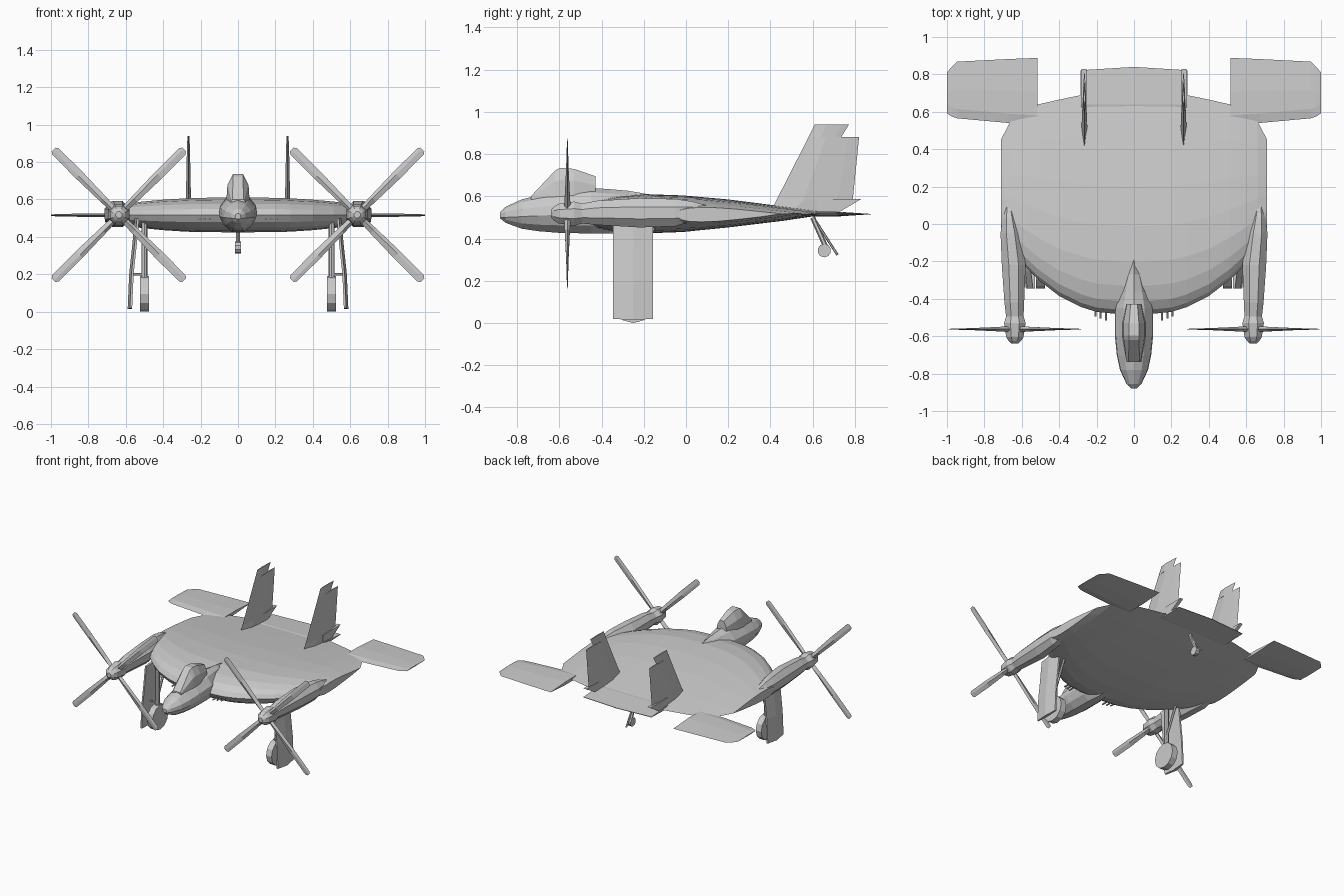
import bpy, bmesh
from math import sin, cos, pi, radians
from mathutils import Vector, Matrix


def finish(name, bm):
    bmesh.ops.remove_doubles(bm, verts=bm.verts, dist=1e-5)
    bmesh.ops.recalc_face_normals(bm, faces=bm.faces)
    me = bpy.data.meshes.new(name)
    bm.to_mesh(me)
    bm.free()
    ob = bpy.data.objects.new(name, me)
    bpy.context.collection.objects.link(ob)
    return ob


def loft(name, rings):
    """Skin a list of equal-length point rings and cap both ends."""
    bm = bmesh.new()
    vs = [[bm.verts.new(p) for p in r] for r in rings]
    n = len(vs[0])
    for a, b in zip(vs, vs[1:]):
        for i in range(n):
            j = (i + 1) % n
            bm.faces.new((a[i], a[j], b[j], b[i]))
    bm.faces.new(vs[0])
    bm.faces.new(vs[-1][::-1])
    return finish(name, bm)


def oval(x, y, z, rx, rz, n=8, turn=0.5):
    return [(x + rx * cos(2 * pi * (i + turn) / n), y,
             z + rz * sin(2 * pi * (i + turn) / n)) for i in range(n)]


def rod(name, a, b, r, n=8):
    a, b = Vector(a), Vector(b)
    d = b - a
    m = Matrix.Translation((a + b) / 2) @ d.to_track_quat('Z', 'Y').to_matrix().to_4x4()
    bm = bmesh.new()
    bmesh.ops.create_cone(bm, cap_ends=True, segments=n, radius1=r, radius2=r,
                          depth=d.length, matrix=m)
    return finish(name, bm)


# Disc-shaped wing body: airfoil ribs (x, leading y, trailing y, top, bottom)
half = [(0, -.49, .70, .095, .09), (.2, -.47, .695, .093, .088),
        (.28, -.445, .69, .09, .086), (.4, -.385, .665, .083, .078),
        (.51, -.30, .64, .073, .067), (.57, -.24, .61, .065, .058),
        (.66, -.14, .55, .048, .045), (.712, -.05, .45, .032, .035)]
top = [(0, 0), (.02, .35), (.06, .65), (.13, .87), (.24, 1), (.40, .93), (.58, .73), (.8, .38), (1, .04)]
low = [(.8, .33), (.58, .68), (.40, .92), (.24, 1), (.13, .93), (.06, .72), (.02, .4)]


def rib(x, le, te, up, dn):
    c = te - le
    return [(x, le + t * c, .516 + h * up) for t, h in top] + \
           [(x, le + t * c, .514 - h * dn) for t, h in low]


loft("wing_body", [rib(-r[0], *r[1:]) for r in half[:0:-1]] + [rib(*r) for r in half])

# Central fuselage: (y, half width, top z, bottom z)
rings = []
for y, w, t, b in [(-.88, .015, .525, .495), (-.855, .04, .55, .475), (-.78, .075, .585, .447),
                   (-.70, .092, .605, .435), (-.60, .102, .625, .427), (-.45, .102, .64, .424),
                   (-.36, .08, .634, .424), (-.27, .05, .626, .43), (-.19, .012, .612, .45)]:
    m = (t + b) / 2 + .003
    rings.append([(0, y, t), (w * .55, y, t - (t - m) * .2), (w * .95, y, m + (t - m) * .3),
                  (w, y, m - .015), (w * .75, y, b + (m - b) * .35), (w * .3, y, b),
                  (-w * .3, y, b), (-w * .75, y, b + (m - b) * .35), (-w, y, m - .015),
                  (-w * .95, y, m + (t - m) * .3), (-w * .55, y, t - (t - m) * .2)])
loft("fuselage", rings)

# Faceted canopy: (y, base half width, top half width, top z)
rings = []
for y, w, tw, t in [(-.735, .04, .03, .60), (-.62, .06, .026, .722), (-.595, .063, .028, .735),
                    (-.53, .063, .026, .73), (-.428, .042, .018, .695)]:
    k = .59 + (t - .59) * .6
    rings.append([(-w, y, .58), (-w * .9, y, k), (-tw, y, t), (tw, y, t), (w * .9, y, k), (w, y, .58)])
loft("canopy", rings)

# Central elevator between the fins
loft("elevator", [[(x, .60, .524), (x, .64, .531), (x, te, .518), (x, te, .514), (x, .64, .508)]
                  for x, te in [(-.285, .822), (0, .84), (.285, .822)]])

for s, side in ((-1, "left"), (1, "right")):
    # Engine nacelle
    loft(side + "_nacelle", [oval(s * x, y, z, rx, rz) for y, x, z, rx, rz in [
        (-.50, .637, .518, .05, .05), (-.42, .64, .522, .057, .062), (-.22, .643, .522, .069, .075),
        (-.05, .66, .523, .058, .07), (.03, .667, .53, .04, .05), (.11, .67, .535, .018, .02)]])
    # Propeller hub and spinner
    loft(side + "_spinner", [oval(s * .637, y, .518, r, r) for y, r in [
        (-.64, .018), (-.625, .036), (-.605, .05), (-.53, .062), (-.49, .05)]])
    # Four blades, tapering in thickness
    for k in range(4):
        rot = Matrix.Translation((s * .637, -.562, .518)) @ Matrix.Rotation(radians(45 + 90 * k), 4, 'Y')
        loft(f"{side}_propeller_blade_{k + 1}", [
            [rot @ Vector(p) for p in ((-w, 0, r), (-w * .2, -t, r), (w, 0, r), (-w * .2, t, r))]
            for r, w, t in [(.03, .016, .016), (.12, .02, .012), (.30, .025, .006),
                            (.48, .024, .002), (.494, .014, .001)]])
    # Horizontal tail surface
    loft(side + "_tailplane", [
        [(s * x, a, .516), (s * x, a + .05, .516 + t), (s * x, a + (b - a) * .5, .516 + t),
         (s * x, b, .516), (s * x, a + (b - a) * .5, .516 - t), (s * x, a + .05, .516 - t)]
        for x, a, b, t in [(.515, .53, .888, .012), (.67, .54, .882, .011),
                           (.945, .565, .868, .007), (.975, .575, .84, .006), (1.0, .592, .81, .003)]])
    # Vertical fin with the rudder notch at the top
    loft(side + "_fin", [
        [(s * .265, a, z), (s * .265 + t, a + (b - a) * .35, z), (s * .265 + t * .5, a + (b - a) * .8, z),
         (s * .265, b, z), (s * .265 - t * .5, a + (b - a) * .8, z), (s * .265 - t, a + (b - a) * .35, z)]
        for z, a, b, t in [(.52, .395, .70, .016), (.585, .43, .79, .014), (.88, .58, .82, .008),
                           (.88, .58, .735, .008), (.94, .61, .772, .005)]])
    # Small tail fairing under the fin
    loft(side + "_fin_fairing", [[(s * x, .62, .585), (s * x, .83, .587), (s * x, .73, .528),
                                  (s * x, .62, .525)] for x in (.255, .28)])
    # Gear door hanging outboard of the wheel
    loft(side + "_gear_door", [
        [(s * x, -.345, z), (s * (x + .012), -.25, z - dz), (s * x, -.157, z),
         (s * (x - .012), -.157, z), (s * (x - .01), -.25, z - dz), (s * (x - .012), -.345, z)]
        for x, z, dz in [(.578, .02, .006), (.57, .2, 0), (.553, .36, 0), (.54, .50, 0)]])
    # Main leg, brace and wheel
    rod(side + "_main_leg", (s * .5, -.25, .10), (s * .5, -.25, .50), .017)
    rod(side + "_main_fork", (s * .5, -.25, .09), (s * .5, -.25, .19), .021)
    rod(side + "_leg_brace", (s * .5, -.25, .20), (s * .565, -.25, .20), .007, 6)
    rod(side + "_rear_strut", (s * .5, -.25, .24), (s * .5, -.14, .48), .009, 6)
    rod(side + "_main_wheel", (s * .477, -.25, .0945), (s * .523, -.25, .0945), .0945, 12)
    # Three gun barrels in the leading edge
    for i, x in enumerate((.15, .178, .206)):
        rod(f"{side}_gun_{i + 1}", (s * x, -.515 + .01 * i, .495), (s * x, -.42, .495), .006, 6)

# Tail wheel with leg, arm and hook
rod("tail_leg", (0, .60, .50), (0, .66, .365), .012, 6)
rod("tail_arm", (0, .66, .37), (0, .655, .345), .012, 6)
rod("tail_wheel", (-.015, .655, .343), (.015, .655, .343), .032, 10)
rod("tail_hook", (0, .61, .49), (0, .718, .322), .006, 6)
